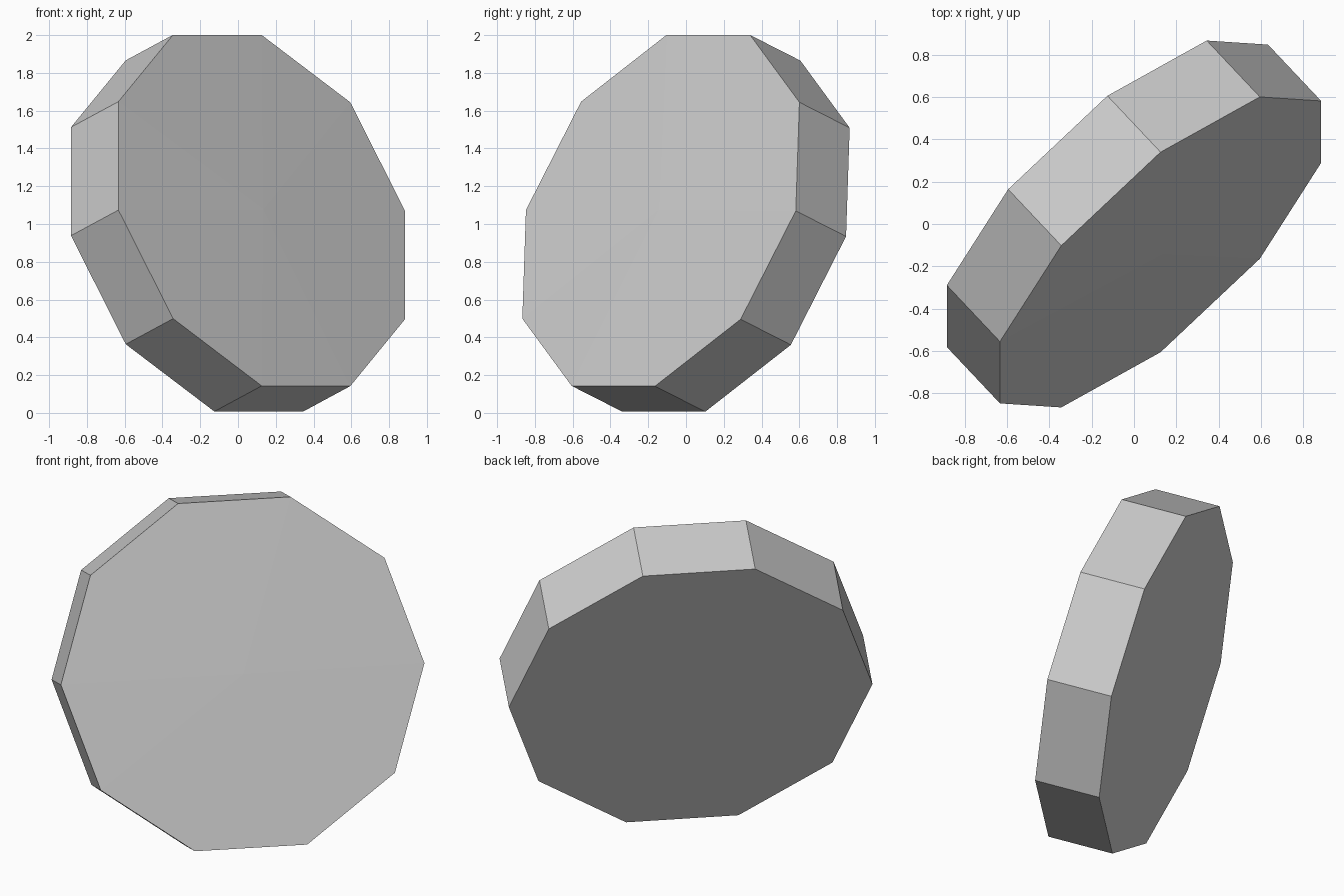
import bpy, bmesh
from math import cos, sin, tau
from mathutils import Vector

cube = bpy.data.objects.get("Cube")
if cube:
    bpy.data.objects.remove(cube)

SIDES, RADIUS, DEPTH, DOME = 10, 1.042, 0.39, 0.015

# Tilted frame: disc axis plus two directions in the disc plane
axis = Vector((0.643, -0.682, 0.347)).normalized()
u = Vector((0.447, 0.707, 0.548))
u = (u - axis * u.dot(axis)).normalized()
v = axis.cross(u)
centre = Vector((0, 0, 1.004))

# Grey material
grey = bpy.data.materials.new("grey")
grey.use_nodes = True
colour = (0.6, 0.6, 0.6, 1)
grey.diffuse_color = colour
grey.node_tree.nodes["Principled BSDF"].inputs["Base Color"].default_value = colour


def ring(bm, offset):
    """Ten corners of the disc at a distance along its axis."""
    return [bm.verts.new(centre + axis * offset
                         + RADIUS * (u * cos(tau * i / SIDES) + v * sin(tau * i / SIDES)))
            for i in range(SIDES)]


# Disc: flat back, ten flat side walls, very slightly crowned front
bm = bmesh.new()
back = ring(bm, -DEPTH / 2)
front = ring(bm, DEPTH / 2)
crown = bm.verts.new(centre + axis * (DEPTH / 2 + DOME))
bm.faces.new(back[::-1])
for i in range(SIDES):
    j = (i + 1) % SIDES
    bm.faces.new((back[i], back[j], front[j], front[i]))
    bm.faces.new((front[i], front[j], crown))
bmesh.ops.recalc_face_normals(bm, faces=bm.faces)

mesh = bpy.data.meshes.new("ten_sided_disc")
bm.to_mesh(mesh)
bm.free()
mesh.materials.append(grey)
disc = bpy.data.objects.new("ten_sided_disc", mesh)
bpy.context.collection.objects.link(disc)
